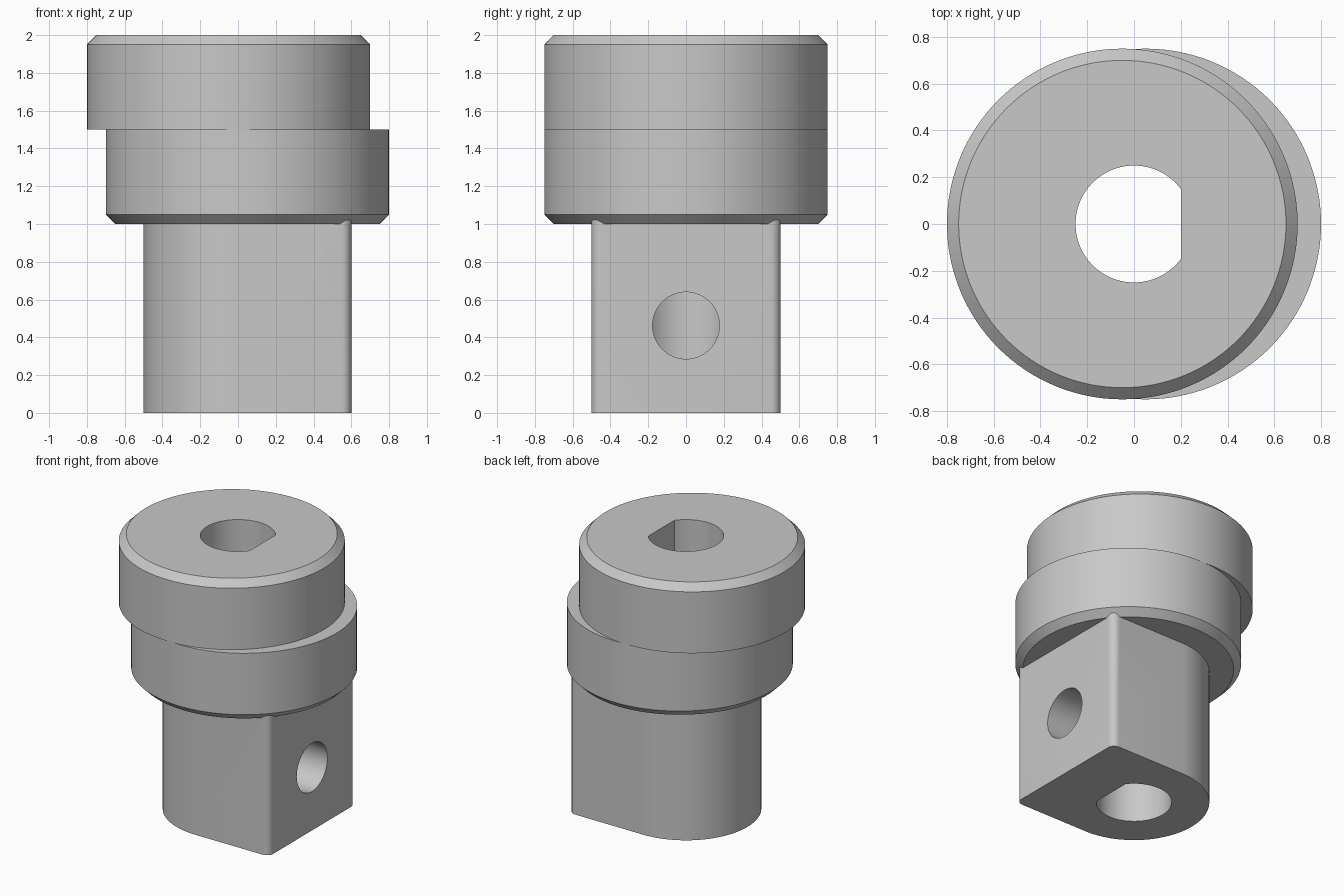
import bpy, bmesh
from math import sin, cos, pi, acos, radians

if "Cube" in bpy.data.objects:
    bpy.data.objects.remove(bpy.data.objects["Cube"])

steel = bpy.data.materials.new("light grey steel")
steel.use_nodes = True
grey = (0.58, 0.58, 0.58, 1)
steel.diffuse_color = grey
steel.node_tree.nodes["Principled BSDF"].inputs["Base Color"].default_value = grey


def arc(cx, cy, r, a0, a1, n):
    """Points along an arc, both ends included."""
    return [(cx + r * cos(a0 + (a1 - a0) * i / n),
             cy + r * sin(a0 + (a1 - a0) * i / n)) for i in range(n + 1)]


def loft(name, sections):
    """Solid through stacked outlines given as (points, z)."""
    bm = bmesh.new()
    rings = [[bm.verts.new((x, y, z)) for x, y in pts] for pts, z in sections]
    for lo, hi in zip(rings, rings[1:]):
        for i in range(len(lo)):
            j = (i + 1) % len(lo)
            bm.faces.new((lo[i], lo[j], hi[j], hi[i]))
    bm.faces.new(rings[0][::-1])
    bm.faces.new(rings[-1])
    mesh = bpy.data.meshes.new(name)
    bm.to_mesh(mesh)
    bm.free()
    obj = bpy.data.objects.new(name, mesh)
    bpy.context.collection.objects.link(obj)
    mesh.materials.append(steel)
    return obj


def circle(cx, r, n=128):
    return arc(cx, 0, r, 0, 2 * pi, n)[:-1]


def combine(target, other, operation):
    bpy.context.view_layer.objects.active = target
    mod = target.modifiers.new(operation.lower(), 'BOOLEAN')
    mod.object, mod.operation, mod.solver = other, operation, 'EXACT'
    bpy.ops.object.modifier_apply(modifier=mod.name)
    bpy.data.objects.remove(other)


# Shank: round on one side, flat with filleted corners on the other
fillet = 0.05
outline = (arc(0, 0, 0.5, pi / 2, 3 * pi / 2, 64)
           + arc(0.6 - fillet, fillet - 0.5, fillet, -pi / 2, 0, 8)
           + arc(0.6 - fillet, 0.5 - fillet, fillet, 0, pi / 2, 8))
body = loft("eccentric_hub", [(outline, 0), (outline, 1.2)])

# Two offset collars, chamfered on their outer ends
lower = loft("lower_collar", [(circle(0.05, 0.7), 1), (circle(0.05, 0.75), 1.05),
                              (circle(0.05, 0.75), 1.5)])
upper = loft("upper_collar", [(circle(-0.05, 0.75), 1.5), (circle(-0.05, 0.75), 1.95),
                              (circle(-0.05, 0.7), 2)])
combine(body, lower, 'UNION')
combine(body, upper, 'UNION')

# D-shaped through bore
half = acos(0.2 / 0.25)
d_shape = arc(0, 0, 0.25, half, 2 * pi - half, 80)
combine(body, loft("bore_cutter", [(d_shape, -0.1), (d_shape, 2.1)]), 'DIFFERENCE')

# Set-screw hole from the flat side into the bore
screw = loft("screw_cutter", [(circle(0, 0.177, 64), 0.0), (circle(0, 0.177, 64), 0.7)])
screw.rotation_euler.y = pi / 2
screw.location.z = 0.4625
bpy.context.view_layer.update()
combine(body, screw, 'DIFFERENCE')

# Smooth rounds, sharp edges
bpy.ops.object.select_all(action='DESELECT')
body.select_set(True)
bpy.context.view_layer.objects.active = body
bpy.ops.object.shade_smooth_by_angle(angle=radians(25))
